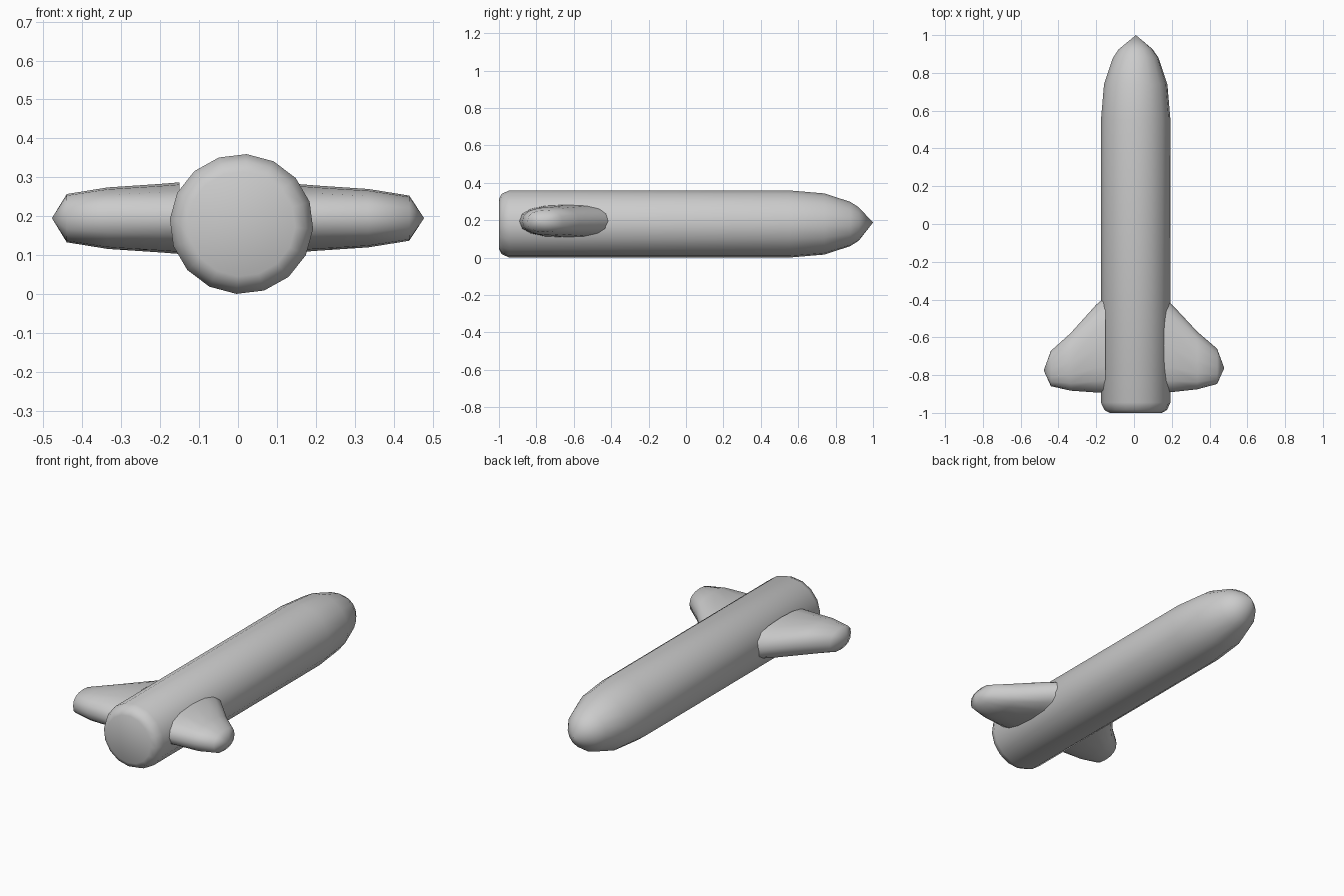
import bpy, math

if "Cube" in bpy.data.objects:
    bpy.data.objects.remove(bpy.data.objects["Cube"])


def make_object(name, verts, faces, angle):
    mesh = bpy.data.meshes.new(name)
    mesh.from_pydata(verts, [], faces)
    obj = bpy.data.objects.new(name, mesh)
    bpy.context.collection.objects.link(obj)
    bpy.ops.object.select_all(action='DESELECT')
    obj.select_set(True)
    bpy.context.view_layer.objects.active = obj
    bpy.ops.object.mode_set(mode='EDIT')
    bpy.ops.mesh.select_all(action='SELECT')
    bpy.ops.mesh.normals_make_consistent(inside=False)
    bpy.ops.object.mode_set(mode='OBJECT')
    bpy.ops.object.shade_smooth_by_angle(angle=math.radians(angle))
    return obj


def loft(name, rings, tip, cap_start, angle):
    # Bridge equal-sized rings and close the last one onto a tip point
    n = len(rings[0])
    verts = [v for ring in rings for v in ring] + [tip]
    faces = []
    for r in range(len(rings) - 1):
        for i in range(n):
            j = (i + 1) % n
            faces.append((r * n + i, r * n + j, (r + 1) * n + j, (r + 1) * n + i))
    last = (len(rings) - 1) * n
    faces += [(last + i, last + (i + 1) % n, len(verts) - 1) for i in range(n)]
    if cap_start:
        faces.append(tuple(reversed(range(n))))
    return make_object(name, verts, faces, angle)


# Fuselage: 16-sided tube with rounded tail and ogive nose (y, radius)
profile = [(-1, 0.135), (-0.985, 0.162), (-0.945, 0.18), (0.55, 0.18),
           (0.74, 0.164), (0.88, 0.118), (0.925, 0.088)]
body_rings = []
for y, r in profile:
    ring = []
    for i in range(16):
        a = 2 * math.pi * i / 16 + math.radians(4)
        ring.append((0.009 + 1.025 * r * math.sin(a), y, 0.18 + r * math.cos(a)))
    body_rings.append(ring)
loft("fuselage", body_rings, (0.01, 1, 0.188), True, 60)

# Wings: thick rounded sections (x, trailing y, leading y, half thickness)
sections = [(0.15, -0.893, -0.385, 0.088), (0.2, -0.89, -0.425, 0.084),
            (0.335, -0.875, -0.57, 0.075), (0.44, -0.847, -0.66, 0.058)]


def power(v, e):
    return math.copysign(abs(v) ** e, v)


def wing(name, side, shift, extra):
    rings = []
    for x, back, front, half in sections:
        ring = []
        for i in range(16):
            a = 2 * math.pi * i / 16
            y = (back + front) / 2 + (front - back) / 2 * power(math.cos(a), 0.85)
            z = 0.195 + (half + extra) * power(math.sin(a), 0.8)
            ring.append((side * x, y + shift * (x - 0.15) / 0.3, z))
        rings.append(ring)
    loft(name, rings, (side * 0.478, -0.763 + shift, 0.195), False, 70)


wing("right_wing", 1, 0, 0)
wing("left_wing", -1, -0.012, 0.004)
